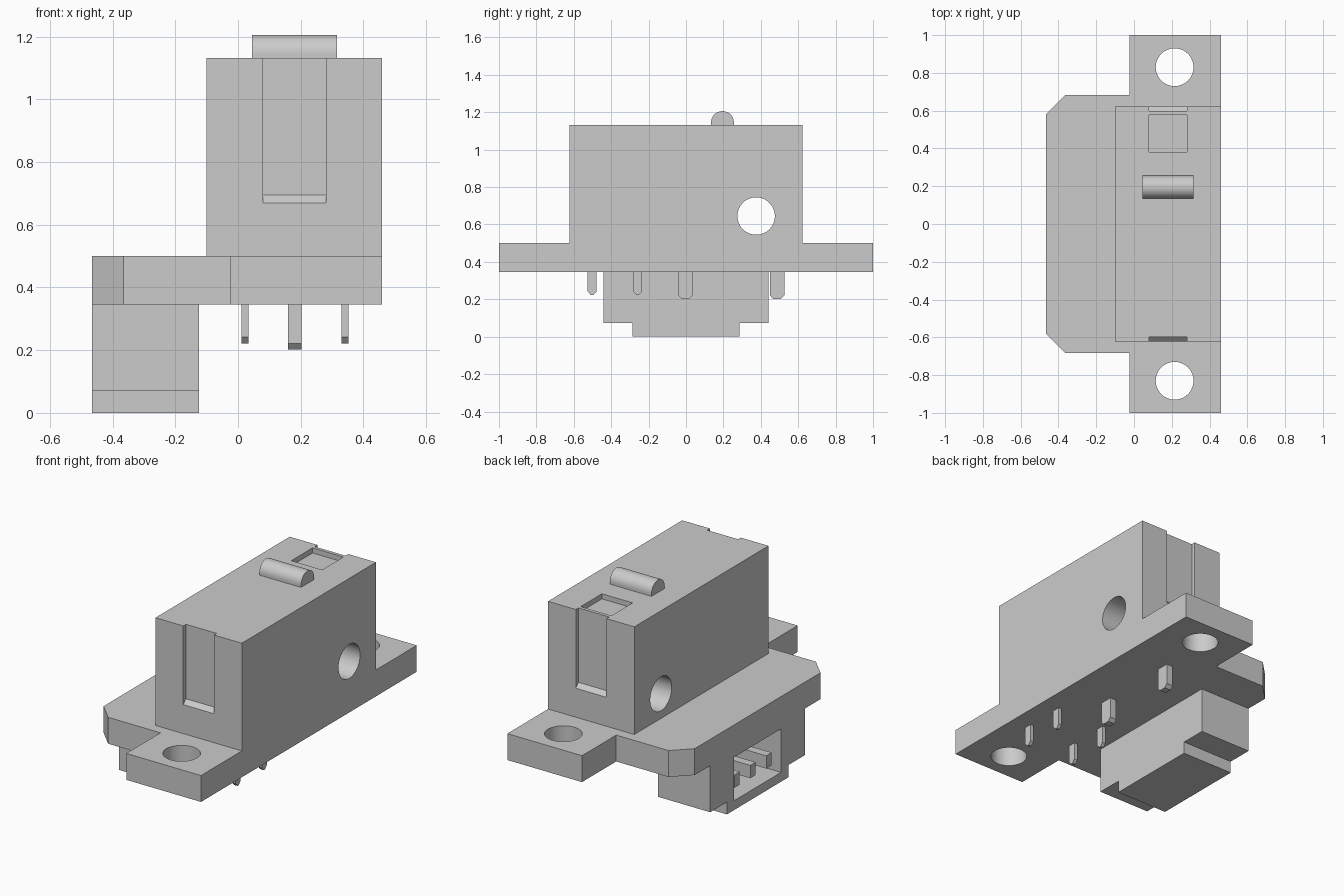
import bpy, bmesh
from math import sin, cos, pi

if "Cube" in bpy.data.objects:
    bpy.data.objects.remove(bpy.data.objects["Cube"])

GREY = (0.6, 0.6, 0.6, 1)
mat = bpy.data.materials.new("plain_grey")
mat.use_nodes = True
mat.diffuse_color = GREY
mat.node_tree.nodes["Principled BSDF"].inputs["Base Color"].default_value = GREY


def prism(name, axis, profile, lo, hi):
    """Extrude a closed profile along x (points are y, z) or z (points are x, y)."""
    bm = bmesh.new()
    place = (lambda a, b: (lo, a, b)) if axis == "x" else (lambda a, b: (a, b, lo))
    move = (hi - lo, 0, 0) if axis == "x" else (0, 0, hi - lo)
    face = bm.faces.new([bm.verts.new(place(a, b)) for a, b in profile])
    out = bmesh.ops.extrude_face_region(bm, geom=[face], use_keep_orig=True)
    verts = [g for g in out["geom"] if isinstance(g, bmesh.types.BMVert)]
    bmesh.ops.translate(bm, verts=verts, vec=move)
    bmesh.ops.recalc_face_normals(bm, faces=bm.faces)
    mesh = bpy.data.meshes.new(name)
    bm.to_mesh(mesh)
    bm.free()
    obj = bpy.data.objects.new(name, mesh)
    mesh.materials.append(mat)
    bpy.context.collection.objects.link(obj)
    return obj


def rect(a0, b0, a1, b1):
    return [(a0, b0), (a1, b0), (a1, b1), (a0, b1)]


def arc(a, b, r, turn=2 * pi, steps=64):
    return [(a + r * cos(turn * i / steps), b + r * sin(turn * i / steps))
            for i in range(steps + (turn < 6))]


def cut(obj, cutters):
    """Subtract the cutters, then delete them."""
    for c in cutters:
        mod = obj.modifiers.new("cut", "BOOLEAN")
        mod.operation, mod.solver, mod.object = "DIFFERENCE", "EXACT", c
    graph = bpy.context.evaluated_depsgraph_get()
    mesh = bpy.data.meshes.new_from_object(obj.evaluated_get(graph))
    obj.modifiers.clear()
    obj.data = mesh
    for c in cutters:
        bpy.data.objects.remove(c)


def smooth(obj):
    bpy.ops.object.select_all(action="DESELECT")
    obj.select_set(True)
    bpy.context.view_layer.objects.active = obj
    bpy.ops.object.shade_smooth_by_angle()


# Mounting plate with two screw holes
half = [(0.46, 1), (-0.025, 1), (-0.025, 0.683), (-0.365, 0.683), (-0.465, 0.583)]
plate = prism("mounting_plate", "z", half + [(x, -y) for x, y in reversed(half)], 0.345, 0.5)
cut(plate, [prism("screw_hole", "z", arc(0.215, y, 0.1), 0.2, 0.6) for y in (-0.83, 0.83)])
smooth(plate)

# Housing with end slots, top pocket and cross hole
body = prism("housing", "x", rect(-0.622, 0.5, 0.622, 1.132), -0.1, 0.46)
slot = [(0.64, 1.2), (0.64, 0.652), (0.597, 0.695), (0.597, 1.2)]
cut(body, [
    prism("slot_back", "x", slot, 0.08, 0.28),
    prism("slot_front", "x", [(-y, z) for y, z in slot], 0.08, 0.28),
    prism("pocket", "x", rect(0.38, 1.102, 0.577, 1.2), 0.08, 0.28),
    prism("cross_hole", "x", arc(0.375, 0.645, 0.1), -0.3, 0.6),
])
smooth(body)

# Rounded button on top
button = prism("button", "x",
               arc(0.195, 1.145, 0.061, pi, 32) + [(0.134, 1.132), (0.256, 1.132)],
               0.045, 0.315)
smooth(button)

# Socket under the plate, open to the side, with three contact pins
step = [(0.44, 0.345), (0.44, 0.072), (0.285, 0.072), (0.285, 0)]
socket = prism("socket", "x", step + [(-y, z) for y, z in reversed(step)], -0.465, -0.125)
cut(socket, [prism("socket_opening", "x", rect(-0.217, 0.055, 0.217, 0.31), -0.6, -0.19)])
for i in (-1, 0, 1):
    y = i * 0.148
    prism("contact_pin", "x", rect(y - 0.025, 0.105, y + 0.025, 0.18), -0.435, -0.19)


# Chamfered solder legs under the plate
def leg(name, x, y, wx, wy, bottom):
    a, tip = wy / 2, wy / 2 - 0.018
    prism(name, "x", [(y - a, 0.345), (y - a, bottom + 0.02), (y - tip, bottom),
                      (y + tip, bottom), (y + a, bottom + 0.02), (y + a, 0.345)],
          x - wx / 2, x + wx / 2)


for y in (-0.502, -0.258):
    for x in (0.022, 0.341):
        leg("small_leg", x, y, 0.022, 0.048, 0.222)
for y in (-0.003, 0.487):
    leg("large_leg", 0.181, y, 0.043, 0.078, 0.202)
